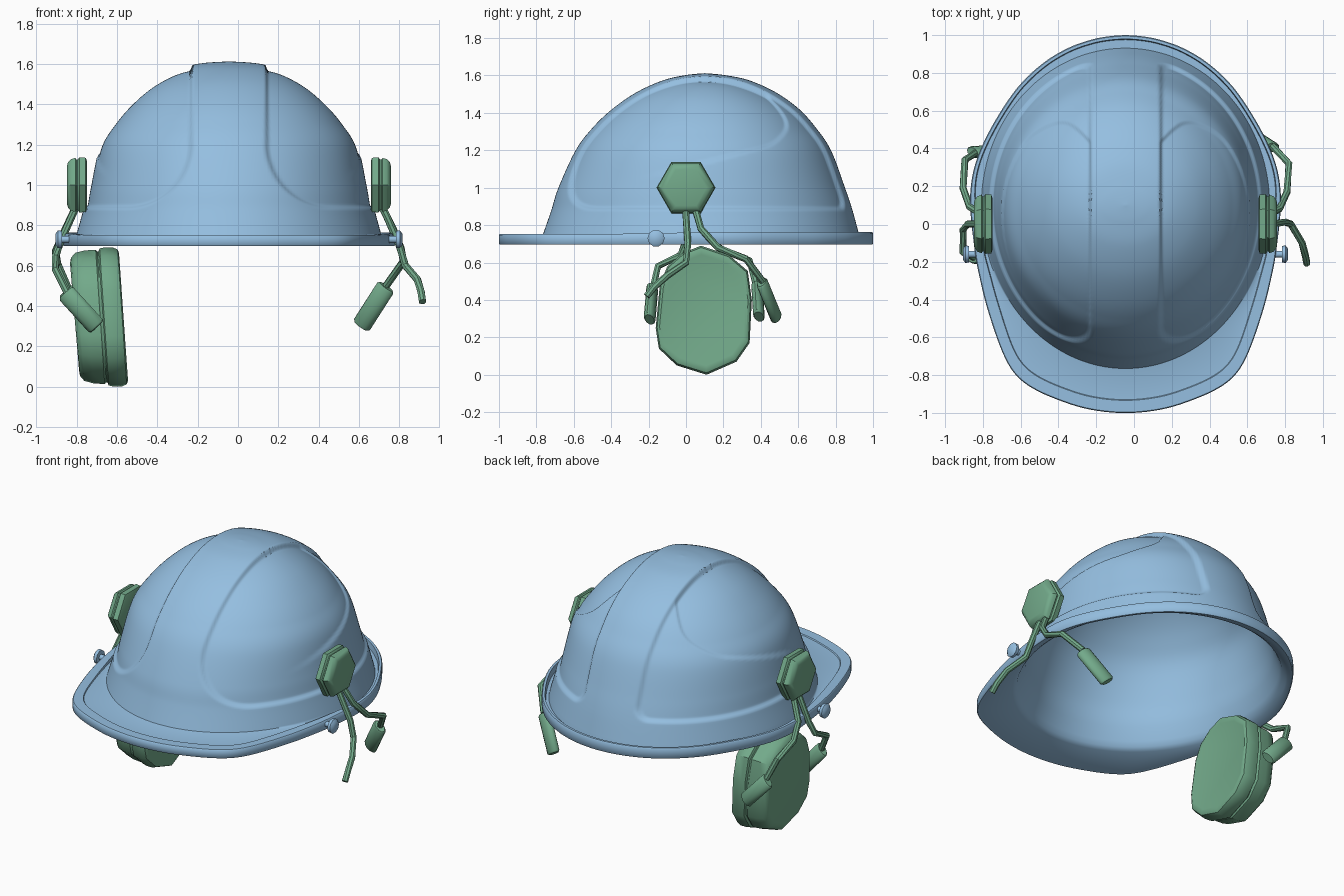
import bpy, bmesh, math
from mathutils import Vector

if "Cube" in bpy.data.objects:
    bpy.data.objects.remove(bpy.data.objects["Cube"])

CX, CY, N = -0.045, 0.1, 320   # helmet axis and number of segments round it


def material(name, rgb):
    m = bpy.data.materials.new(name)
    m.diffuse_color = (*rgb, 1)
    m.use_nodes = True
    m.node_tree.nodes["Principled BSDF"].inputs["Base Color"].default_value = m.diffuse_color
    return m


BLUE = material("helmet blue", (0.30, 0.52, 0.75))
GREEN = material("muff green", (0.17, 0.40, 0.255))


def loft(name, rings, mat, angle=35):
    """Skin a list of equal-length rings and cap both ends."""
    bm = bmesh.new()
    loops = [[bm.verts.new(p) for p in r] for r in rings]
    n = len(loops[0])
    for a, b in zip(loops, loops[1:]):
        for i in range(n):
            j = (i + 1) % n
            bm.faces.new((a[i], a[j], b[j], b[i]))
    bm.faces.new(loops[0][::-1])
    bm.faces.new(loops[-1])
    bmesh.ops.recalc_face_normals(bm, faces=bm.faces)
    me = bpy.data.meshes.new(name)
    bm.to_mesh(me)
    bm.free()
    ob = bpy.data.objects.new(name, me)
    bpy.context.collection.objects.link(ob)
    me.materials.append(mat)
    bpy.ops.object.select_all(action='DESELECT')
    ob.select_set(True)
    bpy.context.view_layer.objects.active = ob
    bpy.ops.object.shade_smooth_by_angle(angle=math.radians(angle))
    return ob


def step(lo, hi, v):
    t = min(1, max(0, (v - lo) / (hi - lo)))
    return t * t * (3 - 2 * t)


def corner(u, v, r):
    """Distance inside a rounded corner."""
    if u < r and v < r:
        return r - math.hypot(r - u, r - v)
    return min(u, v)


# Dome profile: height, half width, front depth, back depth
KEYS = [(0.75, 0.757, 0.865, 0.825), (0.88, 0.722, 0.82, 0.79), (1.0, 0.70, 0.782, 0.75),
        (1.2, 0.655, 0.69, 0.675), (1.32, 0.582, 0.60, 0.595), (1.42, 0.495, 0.495, 0.505),
        (1.51, 0.387, 0.365, 0.38), (1.575, 0.262, 0.22, 0.235), (1.603, 0.135, 0.095, 0.10),
        (1.612, 0.006, 0.004, 0.004)]


def profile(steps):
    keys = [Vector(k) for k in KEYS]
    out = []
    for i in range(len(keys) - 1):
        p0, p1, p2 = keys[max(i - 1, 0)], keys[i], keys[i + 1]
        p3 = keys[min(i + 2, len(keys) - 1)]
        for s in range(steps):
            t = s / steps
            out.append(0.5 * (2 * p1 + (p2 - p0) * t + (2 * p0 - 5 * p1 + 4 * p2 - p3) * t * t
                              + (3 * p1 - p0 - 3 * p2 + p3) * t ** 3))
    return out + [keys[-1]]


def dome_radius(row, th):
    b = row[3] if math.sin(th) > 0 else row[2]
    return 1 / math.hypot(math.cos(th) / row[1], math.sin(th) / b)


def recess(dx, y, z):
    """Depth of the side panels and of the upper hollow inside them."""
    r = 0.08 + 0.24 * step(0.5, -0.3, y)
    panel = corner(dx - 0.19, z - 0.89, r)
    depth = 0.018 * step(-0.013, 0.013, panel)
    cap = 0.57 - 3 * max(0, 0.4 - dx) ** 2 - y
    hollow = corner(z - 1.122 - 0.256 * y, cap, 0.14)
    return depth + 0.011 * step(-0.011, 0.011, min(hollow, panel)) * step(-0.32, 0.15, y)


ANGLES = [2 * math.pi * i / N for i in range(N)]


def dome_ring(row, inset=None):
    ring = []
    for th in ANGLES:
        r = dome_radius(row, th)
        p = Vector((r * math.cos(th), r * math.sin(th), row[0]))
        nrm = Vector((p.x, p.y, (p.z - 0.75) * 0.9)).normalized()
        d = recess(abs(p.x), p.y + CY, p.z) if inset is None else inset
        ring.append(p - nrm * d + Vector((CX, CY, 0)))
    return ring


# Brim outline, right half (offset from axis, y), turned into radius by angle
HALF = [(0, -1.003), (.13, -.993), (.25, -.97), (.45, -.895), (.56, -.83), (.61, -.77), (.66, -.66),
        (.705, -.53), (.745, -.4), (.79, -.2), (.815, 0), (.825, .12), (.815, .24), (.79, .34),
        (.75, .435), (.70, .53), (.645, .62), (.58, .715), (.50, .80), (.40, .88), (.28, .945),
        (.14, .988), (0, 1.002)]
POLAR = [(math.atan2(y - CY, x), math.hypot(x, y - CY)) for x, y in HALF]


def brim_radius(th):
    th = math.atan2(math.sin(th), abs(math.cos(th)))
    for (a, r), (b, s) in zip(POLAR, POLAR[1:]):
        if th <= b + 1e-6:
            return r * s * math.sin(b - a) / (r * math.sin(th - a) + s * math.sin(b - th))
    return POLAR[-1][1]


BRIM = [brim_radius(t) for t in ANGLES]
for _ in range(10):
    BRIM = [(BRIM[i - 1] + BRIM[i] + BRIM[(i + 1) % N]) / 3 for i in range(N)]
FOOT = [dome_radius(KEYS[0], t) for t in ANGLES]


def brim_ring(fn):
    """fn(brim radius, foot radius, frontness) -> radius, height"""
    ring = []
    for th, R, F in zip(ANGLES, BRIM, FOOT):
        r, z = fn(R, F, step(0.25, -0.75, math.sin(th)))
        ring.append((CX + r * math.cos(th), CY + r * math.sin(th), z))
    return ring


# Helmet shell: lining, brim with gutter, then the panelled dome
rings = [dome_ring(row, 0.034) for row in reversed(profile(4)[3:-1])]
rings += [brim_ring(f) for f in (
    lambda R, F, k: (F - 0.030, 0.765),
    lambda R, F, k: (F - 0.015, 0.735),
    lambda R, F, k: (F + 0.01, 0.715),
    lambda R, F, k: (R - 0.025, 0.700),
    lambda R, F, k: (R - 0.005, 0.696),
    lambda R, F, k: (R, 0.701),
    lambda R, F, k: (R, 0.757 - 0.010 * k),
    lambda R, F, k: (R - 0.005, 0.764 - 0.012 * k),
    lambda R, F, k: (R - 0.020 - 0.047 * k, 0.764 - 0.012 * k),
    lambda R, F, k: (R - 0.024 - 0.047 * k, 0.724 + 0.022 * k),
    lambda R, F, k: (F + 0.006, 0.724 + 0.024 * k))]
rings += [dome_ring(row) for row in profile(13)]
loft("helmet_shell", rings, BLUE, 45)


def tube(name, path, radius, mat, sides=8, angle=40, flat=1.0):
    """Round bar along a path, optionally flattened front to back."""
    pts = [Vector(p) for p in path]
    radii = radius if isinstance(radius, list) else [radius] * len(pts)
    out = []
    for i, p in enumerate(pts):
        d = (pts[min(i + 1, len(pts) - 1)] - pts[max(i - 1, 0)]).normalized()
        u = d.cross(Vector((0.3, 1, 0.1))).normalized()
        if abs(d.x) > 0.99:
            u = Vector((0, 1, 0))
        v = d.cross(u).normalized()
        out.append([p + radii[i] * (u * math.cos(2 * math.pi * k / sides)
                                    + v * flat * math.sin(2 * math.pi * k / sides)) for k in range(sides)])
    return loft(name, out, mat, angle)


# Six-sided pivot pads and brim knobs on both sides
PAD = [(.705, .14), (.71, .155), (.742, .158), (.75, .145), (.756, .145), (.762, .154),
       (.782, .148), (.798, .13), (.803, .11)]
KNOB = [(.76, .018), (.828, .018), (.829, .044), (.848, .046), (.86, .03)]
for side, s in (("right", 1), ("left", -1)):
    tube(side + "_pivot_pad", [(CX + s * x, 0, 1.0) for x, _ in PAD], [r for _, r in PAD], GREEN, 6, 35)
    tube(side + "_brim_knob", [(CX + s * x, -0.16, 0.73) for x, _ in KNOB], [r for _, r in KNOB], BLUE, 10)

# Wire arms
WIRES = {
    "right_front_wire": [(.70, 0, .92), (.735, 0, .85), (.80, .01, .70), (.83, 0, .60), (.89, -.10, .53),
                         (.908, -.17, .47), (.915, -.21, .42)],
    "right_back_wire": [(.70, .04, .92), (.735, .06, .85), (.77, .08, .78), (.81, .17, .68),
                        (.82, .32, .62), (.735, .41, .50)],
    "left_front_wire": [(-.79, 0, .92), (-.88, 0, .72), (-.905, -.03, .64), (-.905, -.15, .58),
                        (-.84, -.18, .45)],
    "left_back_wire": [(-.79, .04, .92), (-.87, .09, .75), (-.905, .19, .67), (-.895, .34, .61),
                       (-.83, .38, .46)]}
for name, path in WIRES.items():
    tube(name, path, 0.019, GREEN)

# Grips at the wire ends
GRIPS = {"right_back_grip": ((.735, .405, .495), (.61, .485, .30)),
         "left_front_grip": ((-.855, -.18, .465), (-.70, -.195, .295)),
         "left_back_grip": ((-.855, .38, .475), (-.70, .39, .31))}
for name, (a, b) in GRIPS.items():
    a, b = Vector(a), Vector(b)
    tube(name, [a, a.lerp(b, .04), a.lerp(b, .96), b], [.04, .049, .049, .04], GREEN, 12, 40, 0.6)

# Ear cup hanging on the left: faceted outline lofted sideways, leaning a little
CUP = [(.08, .69), (.23, .64), (.33, .555), (.352, .40), (.34, .17), (.27, .07), (.11, 0), (-.05, .05),
       (-.145, .14), (-.162, .25), (-.14, .48), (-.10, .58), (-.02, .65)]
SECTION = [(-.572, .86), (-.568, .92), (-.575, .97), (-.60, 1.0), (-.64, 1.0), (-.664, .985), (-.67, .94),
           (-.676, .94), (-.684, .965), (-.74, .955), (-.785, .92), (-.806, .85), (-.811, .77)]
cup = [[(x - 0.065 * (z - 0.35), 0.095 + (y - 0.095) * k, 0.35 + (z - 0.35) * k) for y, z in CUP]
       for x, k in SECTION]
loft("ear_cup", cup, GREEN, 40)
